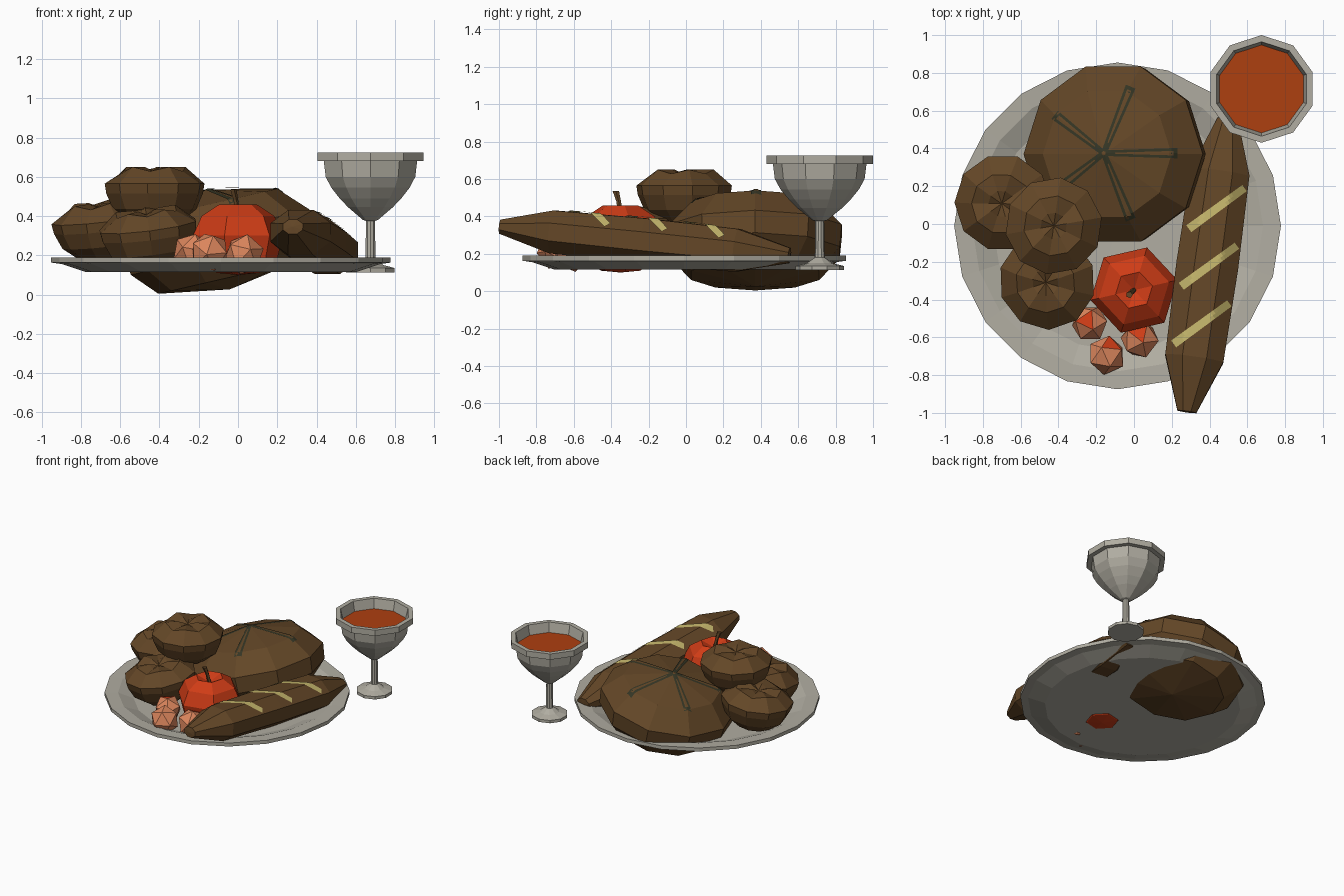
import bpy, bmesh, math
from mathutils import Matrix, Vector
from mathutils.bvhtree import BVHTree

if "Cube" in bpy.data.objects:
    bpy.data.objects.remove(bpy.data.objects["Cube"])


def mat(name, r, g, b):
    m = bpy.data.materials.new(name)
    m.diffuse_color = (r, g, b, 1)
    m.use_nodes = True
    m.node_tree.nodes["Principled BSDF"].inputs["Base Color"].default_value = m.diffuse_color
    return m


CRUST = mat("brown crust", .125, .062, .02)
SLIT = mat("dark slit", .035, .036, .018)
CREAM = mat("pale slash", .56, .47, .15)
METAL = mat("pewter", .44, .42, .36)
RED = mat("fruit red", .62, .045, .008)
PEACH = mat("peach", .72, .24, .11)
DRINK = mat("amber drink", .42, .05, .005)


def finish(bm, name, *mats):
    me = bpy.data.meshes.new(name)
    bm.to_mesh(me)
    ob = bpy.data.objects.new(name, me)
    bpy.context.collection.objects.link(ob)
    for m in mats:
        me.materials.append(m)
    return ob


def lathe(name, profile, sides, material, matrix, phase=0, dent=None):
    """Revolve (radius, height) points; dent(ring, side) gives a height offset."""
    bm = bmesh.new()
    rings = []
    for i, (r, z) in enumerate(profile):
        if r == 0:
            rings.append([bm.verts.new((0, 0, z))] * sides)
            continue
        ring = []
        for k in range(sides):
            a = math.radians(phase) + math.tau * k / sides
            dz = dent(i, k) if dent else 0
            ring.append(bm.verts.new((r * math.cos(a), r * math.sin(a), z + dz)))
        rings.append(ring)
    for a, b in zip(rings, rings[1:]):
        for k in range(sides):
            n = (k + 1) % sides
            vs = list(dict.fromkeys((a[k], a[n], b[n], b[k])))
            if len(vs) > 2:
                bm.faces.new(vs)
    bm.transform(matrix)
    bmesh.ops.recalc_face_normals(bm, faces=bm.faces)
    finish(bm, name, material)
    return BVHTree.FromBMesh(bm)


def strip(name, bvh, p0, p1, w0, w1, lift, material, n=12):
    """Thin ribbon laid on top of a surface from p0 to p1."""
    p0, p1 = Vector(p0), Vector(p1)
    side = Vector((p0.y - p1.y, p1.x - p0.x)).normalized()
    bm = bmesh.new()
    prev = None
    for i in range(n + 1):
        t = i / n
        c, w = p0.lerp(p1, t), w0 + (w1 - w0) * t
        row = []
        for s in (-.5, 0, .5):
            q = c + side * w * s
            hit = bvh.ray_cast(Vector((q.x, q.y, 3)), Vector((0, 0, -1)))[0]
            if hit:
                row.append(bm.verts.new(hit + Vector((0, 0, lift))))
        if len(row) < 3:
            prev = None
            continue
        if prev:
            for j in range(2):
                bm.faces.new((prev[j + 1], prev[j], row[j], row[j + 1]))
        prev = row
    bmesh.ops.recalc_face_normals(bm, faces=bm.faces)
    if sum(f.normal.z for f in bm.faces) < 0:
        bmesh.ops.reverse_faces(bm, faces=bm.faces)
    finish(bm, name, material)


def place(x, y, z, rx=0, ry=0, rz=0):
    return (Matrix.Translation((x, y, z)) @ Matrix.Rotation(math.radians(rx), 4, 'X')
            @ Matrix.Rotation(math.radians(ry), 4, 'Y') @ Matrix.Rotation(math.radians(rz), 4, 'Z'))


# plate
lathe("plate", [(0, .115), (.69, .115), (.81, .155), (.865, .163), (.865, .19),
                (.77, .186), (.66, .142), (0, .135)], 20, METAL, place(-.087, -.01, 0), 90)

# goblet and its drink
cup = place(.675, .715, 0)
lathe("goblet", [(0, .113), (.13, .113), (.13, .135), (.07, .15), (.027, .18), (.024, .375),
                 (.04, .38), (.12, .445), (.165, .49), (.21, .545), (.24, .6), (.25, .68),
                 (.285, .68), (.285, .725), (.25, .725), (.234, .655), (.21, .6), (0, .58)],
      10, METAL, cup, 90)
lathe("drink", [(.228, .635), (.236, .652), (0, .652)], 10, DRINK, cup, 90)

# big round loaf with star-shaped slits
loaf = lathe("round_loaf", [(0, -.26), (.36, -.2), (.475, -.075), (.487, .045), (.35, .185), (0, .262)],
             10, CRUST, place(-.1, .37, .28, 0, -13))
for i, a in enumerate((0, 68, 142, 218, 292)):
    d = Vector((math.cos(math.radians(a)), math.sin(math.radians(a))))
    c = Vector((-.16, .375))
    length = (.39, .38, .33, .33, .38)[i]
    strip(f"loaf_slit_{i}", loaf, c + d * .01, c + d * length, .03, .055, .005, SLIT)
    strip(f"loaf_slit_core_{i}", loaf, c + d * .06, c + d * (length - .02), .006, .024, .008, CRUST)

# long loaf lying on its side, with pale slashes
d = Vector((.14, 1, -.1)).normalized()
s = d.cross(Vector((0, 0, 1))).normalized()
u = s.cross(d) * .74
axis = Matrix((s, u, -d)).transposed().to_4x4()
axis = Matrix.Translation((.388, -.22, .268)) @ axis
long_loaf = lathe("long_loaf", [(0, -.79), (.06, -.785), (.168, -.5), (.178, 0), (.168, .5), (.055, .785), (0, .79)],
                  8, CRUST, axis, 22.5)
for i, y in enumerate((.085, -.22, -.525)):
    x = .435 - .04 * i
    strip(f"long_loaf_slash_{i}", long_loaf, (x - .145, y - .11), (x + .15, y + .105),
          .045, .04, .007, CREAM, 20)

# buns with a pinched star on top
bun = [(0, -.165), (.13, -.16), (.215, -.09), (.25, -.01), (.258, .04), (.16, .125), (.07, .125), (0, .1)]


def pinch(i, k):
    return -.022 if i in (5, 6) and k % 2 else 0


for name, m in (("upper_bun", place(-.425, -.01, .525, 0, 0, 10)),
                ("left_bun", place(-.69, .115, .345, 4, -6, 0)),
                ("front_bun", place(-.455, -.3, .31, 6, -7, 20))):
    lathe(name, bun, 10, CRUST, m, 0, pinch)

# red fruit and stem
lathe("red_fruit", [(0, .1), (.11, .11), (.205, .18), (.236, .3), (.19, .4), (.1, .458), (0, .415)],
      6, RED, place(0, -.35, 0), 13)
bm = bmesh.new()
rings = []
for x, y, z, r in ((0, -.35, .41, .014), (-.012, -.36, .48, .013), (-.025, -.375, .535, .018)):
    rings.append([bm.verts.new((x + r * math.cos(k * math.tau / 5), y + r * math.sin(k * math.tau / 5), z))
                  for k in range(5)])
for a, b in zip(rings, rings[1:]):
    for k in range(5):
        bm.faces.new((a[k], a[(k + 1) % 5], b[(k + 1) % 5], b[k]))
bm.faces.new(rings[-1])
finish(bm, "fruit_stem", CRUST)

# small peach-coloured fruits, with a red blush on the upper back
for i, (x, y, z, r, rx, rz) in enumerate(((-.235, -.525, .215, .1, 20, 15),
                                          (-.145, -.695, .215, .105, 35, 40),
                                          (.03, -.61, .205, .105, 10, 70))):
    bm = bmesh.new()
    bmesh.ops.create_icosphere(bm, subdivisions=1, radius=r, matrix=place(x, y, z, rx, 10, rz))
    bm.normal_update()
    for f in bm.faces:
        f.material_index = int(f.normal.dot(Vector((0, .6, .8))) > .88)
    finish(bm, f"small_fruit_{i}", PEACH, RED)
